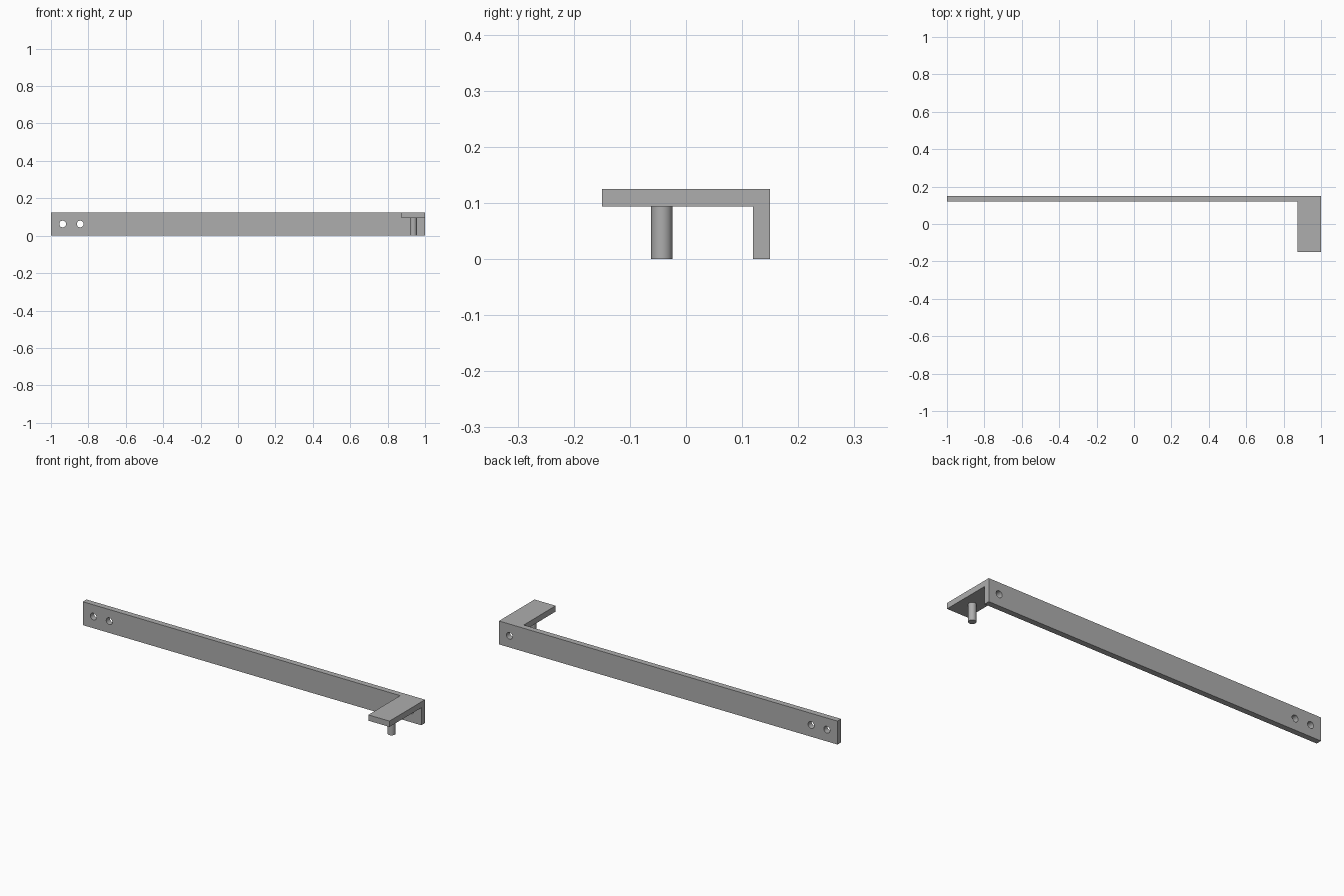
import bpy

if "Cube" in bpy.data.objects:
    bpy.data.objects.remove(bpy.data.objects["Cube"], do_unlink=True)

T = 0.031          # sheet thickness
H = 0.125          # bar height and shelf width
BACK = 0.15        # half depth
END_X = 1 - H / 2  # centre line of the shelf

grey = bpy.data.materials.new("plain_grey")
grey.use_nodes = True
grey.diffuse_color = (0.42, 0.42, 0.42, 1)
grey.node_tree.nodes["Principled BSDF"].inputs["Base Color"].default_value = (0.42, 0.42, 0.42, 1)


def box(name, low, high):
    bpy.ops.mesh.primitive_cube_add(size=1, location=[(a + b) / 2 for a, b in zip(low, high)])
    ob = bpy.context.object
    ob.name = name
    ob.scale = [b - a for a, b in zip(low, high)]
    bpy.ops.object.transform_apply(location=False, rotation=False, scale=True)
    ob.data.materials.append(grey)
    return ob


def cylinder(name, radius, depth, location, rotation=(0, 0, 0)):
    bpy.ops.mesh.primitive_cylinder_add(vertices=48, radius=radius, depth=depth,
                                        location=location, rotation=rotation)
    ob = bpy.context.object
    ob.name = name
    ob.data.materials.append(grey)
    return ob


def boolean(target, other, operation):
    mod = target.modifiers.new(operation.lower(), "BOOLEAN")
    mod.operation = operation
    mod.solver = "EXACT"
    mod.object = other
    bpy.ops.object.select_all(action="DESELECT")
    target.select_set(True)
    bpy.context.view_layer.objects.active = target
    bpy.ops.object.modifier_apply(modifier=mod.name)
    bpy.data.objects.remove(other, do_unlink=True)


# Long upright bar with the shelf folded forward at its left end
bracket = box("bracket", (-1, BACK - T, 0), (1, BACK, H))
shelf = box("shelf", (1 - H, -BACK, H - T), (1, BACK, H))
boolean(bracket, shelf, "UNION")

# Screw holes: two at the right end, one behind the pin
for x in (-END_X, -0.844, END_X):
    drill = cylinder("drill", 0.018, 0.1, (x, BACK - T / 2, H / 2), (1.5708, 0, 0))
    boolean(bracket, drill, "DIFFERENCE")

# Round pin hanging under the shelf
pin = cylinder("pin", 0.019, H - T, (END_X, -0.043, (H - T) / 2))

for ob in (bracket, pin):
    bpy.ops.object.select_all(action="DESELECT")
    ob.select_set(True)
    bpy.context.view_layer.objects.active = ob
    bpy.ops.object.shade_smooth_by_angle(angle=0.6)
